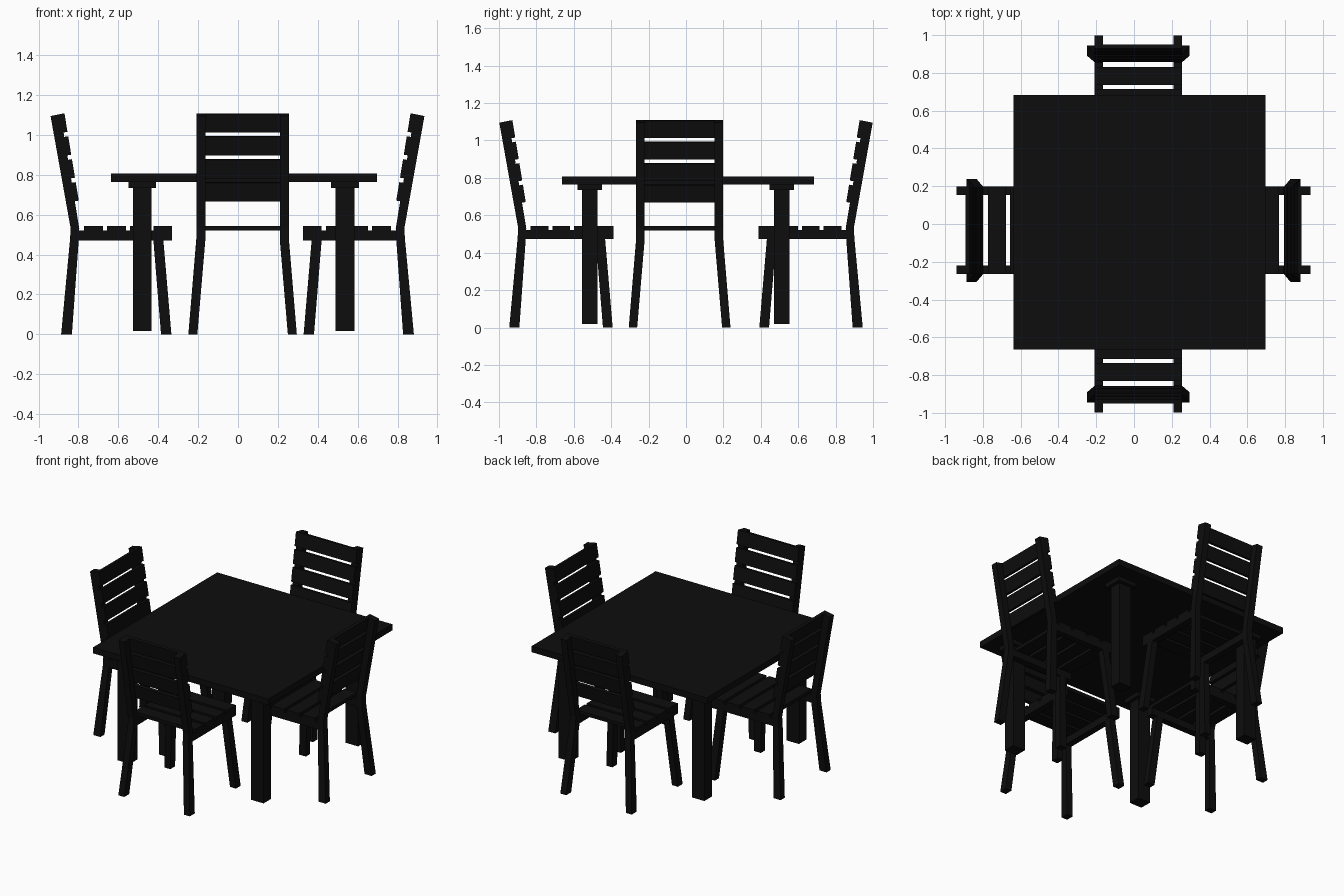
import bpy, math
from mathutils import Matrix, Vector

cube = bpy.data.objects.get("Cube")
if cube:
    bpy.data.objects.remove(cube)

black = bpy.data.materials.new("black paint")
black.use_nodes = True
colour = (0.004, 0.004, 0.004, 1)
black.diffuse_color = colour
black.node_tree.nodes["Principled BSDF"].inputs["Base Color"].default_value = colour


def loft(name, rings, matrix=Matrix()):
    """Solid through a list of four-cornered rings."""
    verts = [matrix @ Vector(p) for ring in rings for p in ring]
    n = len(rings)
    faces = [(3, 2, 1, 0), tuple(range(4 * n - 4, 4 * n))]
    for r in range(n - 1):
        for i in range(4):
            j = (i + 1) % 4
            faces.append((4 * r + i, 4 * r + j, 4 * r + 4 + j, 4 * r + 4 + i))
    mesh = bpy.data.meshes.new(name)
    mesh.from_pydata(verts, [], faces)
    mesh.materials.append(black)
    obj = bpy.data.objects.new(name, mesh)
    bpy.context.collection.objects.link(obj)
    return obj


def rect(x0, x1, y0, y1, z):
    return [(x0, y0, z), (x1, y0, z), (x1, y1, z), (x0, y1, z)]


def box(name, x0, x1, y0, y1, z0, z1, matrix=Matrix()):
    return loft(name, [rect(x0, x1, y0, y1, z0), rect(x0, x1, y0, y1, z1)], matrix)


def chair(side, x, y, angle):
    """Chair whose seat front is at local y = 0 and whose back lies towards +y."""
    place = Matrix.Translation((x, y, 0)) @ Matrix.Rotation(math.radians(angle), 4, 'Z')
    inner, outer, splay = 0.187, 0.232, 0.04

    for hand, s in (("left", 1), ("right", -1)):
        flip = place @ Matrix.Diagonal((s, 1, 1, 1))
        # Rear leg and back post in one bent piece
        top = [(inner, 0.56, 1.105), (outer, 0.56, 1.105),
               (outer, 0.61, 1.095), (inner, 0.61, 1.095)]
        parts = [
            loft(f"{side}_chair_{hand}_back_post", [
                rect(inner + splay, outer + splay, 0.503, 0.557, 0),
                rect(inner, outer, 0.469, 0.513, 0.47),
                rect(inner, outer, 0.466, 0.509, 0.53), top], flip),
            # Front leg, splayed sideways and forwards
            loft(f"{side}_chair_{hand}_front_leg", [
                rect(inner + splay, outer + splay, 0.004, 0.056, 0),
                rect(inner, outer, 0.045, 0.095, 0.48)], flip),
            box(f"{side}_chair_{hand}_seat_rail", inner, outer, 0, 0.48, 0.472, 0.522, flip)]
        if s < 0:
            for part in parts:
                part.data.flip_normals()

    # Seat slats
    for i in range(4):
        front = i * 0.116
        box(f"{side}_chair_seat_slat_{i + 1}", -outer, outer, front, front + 0.095,
            0.52, 0.543, place)

    # Back slats on the leaning front face of the posts
    lean = math.atan2(0.094, 0.575)
    for i in range(4):
        z = 0.714 + i * 0.115
        face = 0.466 + (z - 0.53) * math.tan(lean)
        tilt = place @ Matrix.Translation((0, face, z)) @ Matrix.Rotation(-lean, 4, 'X')
        box(f"{side}_chair_back_slat_{i + 1}", -outer, outer, -0.02, 0.002,
            -0.047, 0.047, tilt)


# Table
box("table_top", -0.637, 0.696, -0.664, 0.684, 0.765, 0.807)
for x in (-0.48, 0.537):
    for y in (-0.515, 0.512):
        where = ("left" if x > 0 else "right") + ("_front" if y < 0 else "_back")
        box(f"table_{where}_leg", x - 0.047, x + 0.047, y - 0.041, y + 0.041, 0.018, 0.75)
        box(f"table_{where}_leg_cap", x - 0.07, x + 0.07, y - 0.065, y + 0.065, 0.735, 0.766)

# Four chairs around it
chair("back", 0.023, 0.388, 0)
chair("right", -0.33, -0.034, 90)
chair("front", 0.023, -0.388, 180)
chair("left", 0.325, -0.034, 270)
